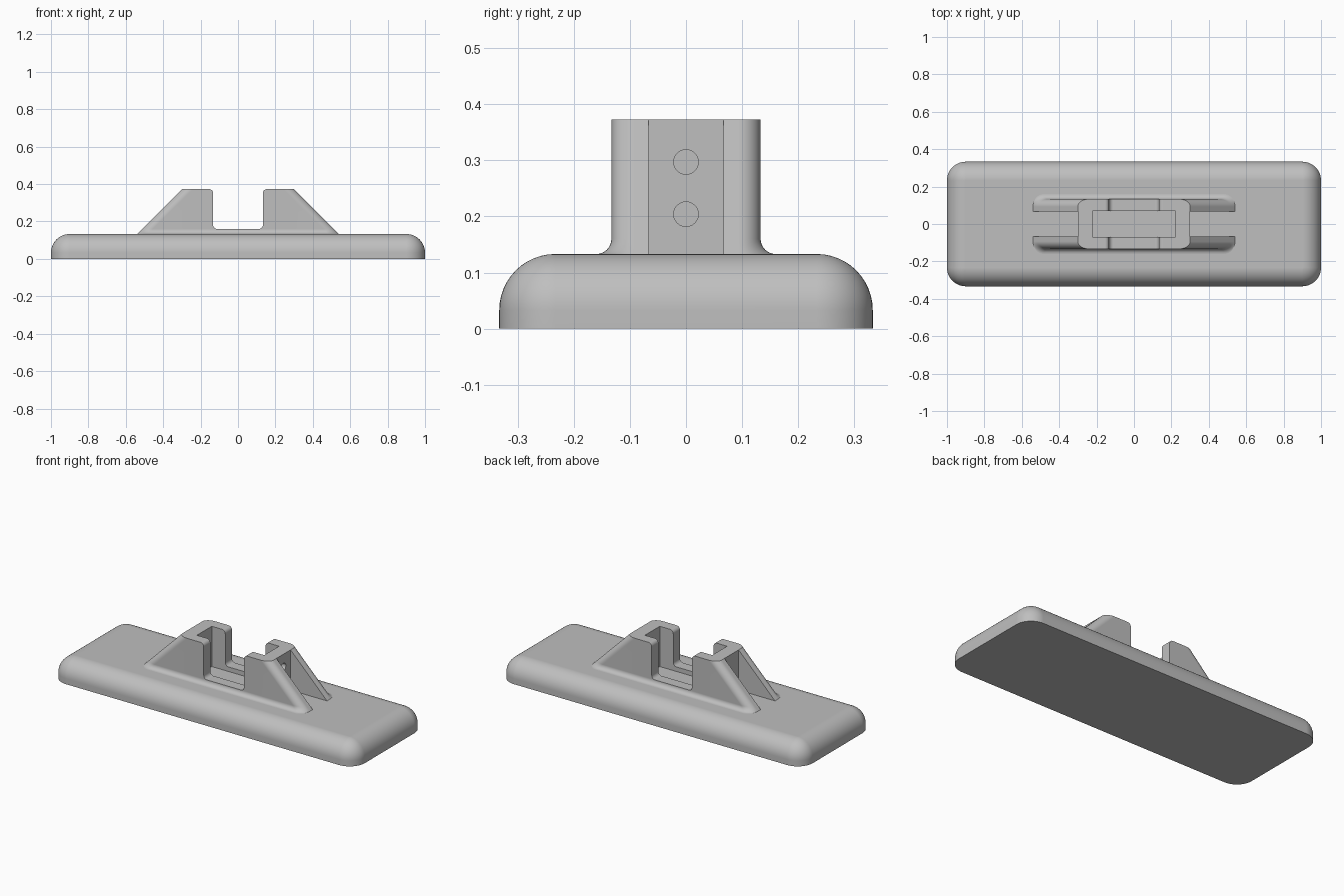
import bpy, bmesh
from math import sin, cos, pi, radians
from mathutils import Matrix

default = bpy.data.objects.get("Cube")
if default:
    bpy.data.objects.remove(default, do_unlink=True)

grey = bpy.data.materials.new("plain grey")
grey.use_nodes = True
colour = (0.52, 0.52, 0.52, 1)
grey.diffuse_color = colour
grey.node_tree.nodes["Principled BSDF"].inputs["Base Color"].default_value = colour

BASE_TOP, TOP = 0.133, 0.373
END, SIDE, INNER = 0.30, 0.133, 0.067


def make_object(name, bm):
    bmesh.ops.recalc_face_normals(bm, faces=bm.faces)
    mesh = bpy.data.meshes.new(name)
    bm.to_mesh(mesh)
    bm.free()
    mesh.materials.append(grey)
    obj = bpy.data.objects.new(name, mesh)
    bpy.context.collection.objects.link(obj)
    return obj


def rounded_section(hx, hy, rx, ry, steps=12):
    """Outline of a rectangle with elliptical corners."""
    points = []
    for corner, (sx, sy) in enumerate([(1, 1), (-1, 1), (-1, -1), (1, -1)]):
        for i in range(steps + 1):
            a = (corner + i / steps) * pi / 2
            points.append((sx * (hx - rx) + rx * cos(a), sy * (hy - ry) + ry * sin(a)))
    return points


def loft(name, levels):
    """Skin a stack of (z, outline) sections and cap both ends."""
    bm = bmesh.new()
    rings = [[bm.verts.new((x, y, z)) for x, y in outline] for z, outline in levels]
    n = len(rings[0])
    for low, high in zip(rings, rings[1:]):
        for i in range(n):
            j = (i + 1) % n
            bm.faces.new((low[i], low[j], high[j], high[i]))
    bm.faces.new(rings[0])
    bm.faces.new(rings[-1])
    return make_object(name, bm)


def box(name, x0, x1, hy, z0, z1):
    bm = bmesh.new()
    size = Matrix.Diagonal((x1 - x0, 2 * hy, z1 - z0, 1))
    bmesh.ops.create_cube(bm, size=1, matrix=Matrix.Translation(((x0 + x1) / 2, 0, (z0 + z1) / 2)) @ size)
    return make_object(name, bm)


def arc(cx, cz, r, start, end, steps=8):
    return [(cx + r * cos(radians(start + (end - start) * i / steps)),
             cz + r * sin(radians(start + (end - start) * i / steps))) for i in range(steps + 1)]


def cut(target, cutter):
    cutter.hide_render = True
    mod = target.modifiers.new("cut", "BOOLEAN")
    mod.operation, mod.solver, mod.object = "DIFFERENCE", "EXACT", cutter
    bpy.context.view_layer.objects.active = target
    bpy.ops.object.modifier_apply(modifier=mod.name)
    bpy.data.objects.remove(cutter, do_unlink=True)


def smooth(obj):
    bpy.ops.object.select_all(action="DESELECT")
    obj.select_set(True)
    bpy.context.view_layer.objects.active = obj
    bpy.ops.object.shade_smooth_by_angle(angle=radians(30))
    mod = obj.modifiers.new("even shading", "WEIGHTED_NORMAL")
    mod.keep_sharp = True


# Base slab with rounded corners and a rounded top edge
R = 0.1
levels = [(0, rounded_section(1, 0.333, R, R))]
for i in range(13):
    a = i / 12 * pi / 2
    r = max(R * cos(a), 0.001)
    levels.append((BASE_TOP - R + R * sin(a), rounded_section(1 - R + r, 0.333 - R + r, r, r)))
base = loft("base", levels)


# Bracket body: sloping ends, rounded outer edges, flared foot along the sides
def bracket_level(z, flare):
    return z, rounded_section(END + TOP - z, SIDE + flare, 0.057, 0.04 + flare)


F = 0.027
levels = [bracket_level(BASE_TOP - 0.013, F)]
for i in range(9):
    a = (1 - i / 8) * pi / 2
    levels.append(bracket_level(BASE_TOP + F * (1 - sin(a)), F * (1 - cos(a))))
levels.append(bracket_level(TOP, 0))
bracket = loft("bracket", levels)

# Open channels between the fins at both ends
for s in (-1, 1):
    x0, x1 = sorted((s * END, s * 0.8))
    cut(bracket, box("channel_cutter", x0, x1, INNER, 0.05, 0.6))

# Central pocket down to the slab
cut(bracket, box("pocket_cutter", -0.222, 0.222, 0.07, 0.05, 0.6))

# Notch across both side walls, with rounded floor and lips
N, r = 0.133, 0.022
half = arc(N - r, 0.16 + r, r, -90, 0) + arc(N + r, TOP - r, r, 180, 90) + [(N + r, 0.5)]
profile = half + [(-x, z) for x, z in reversed(half)]
bm = bmesh.new()
face = bm.faces.new([bm.verts.new((x, -0.3, z)) for x, z in profile])
moved = bmesh.ops.extrude_face_region(bm, geom=[face])["geom"]
bmesh.ops.translate(bm, vec=(0, 0.6, 0), verts=[v for v in moved if isinstance(v, bmesh.types.BMVert)])
cut(bracket, make_object("notch_cutter", bm))

# Two pin holes through one end wall
for z in (0.204, 0.297):
    bm = bmesh.new()
    bmesh.ops.create_cone(bm, cap_ends=True, segments=32, radius1=0.022, radius2=0.022, depth=0.2,
                          matrix=Matrix.Translation((0.26, 0, z)) @ Matrix.Rotation(pi / 2, 4, "Y"))
    cut(bracket, make_object("hole_cutter", bm))

for part in (base, bracket):
    smooth(part)
